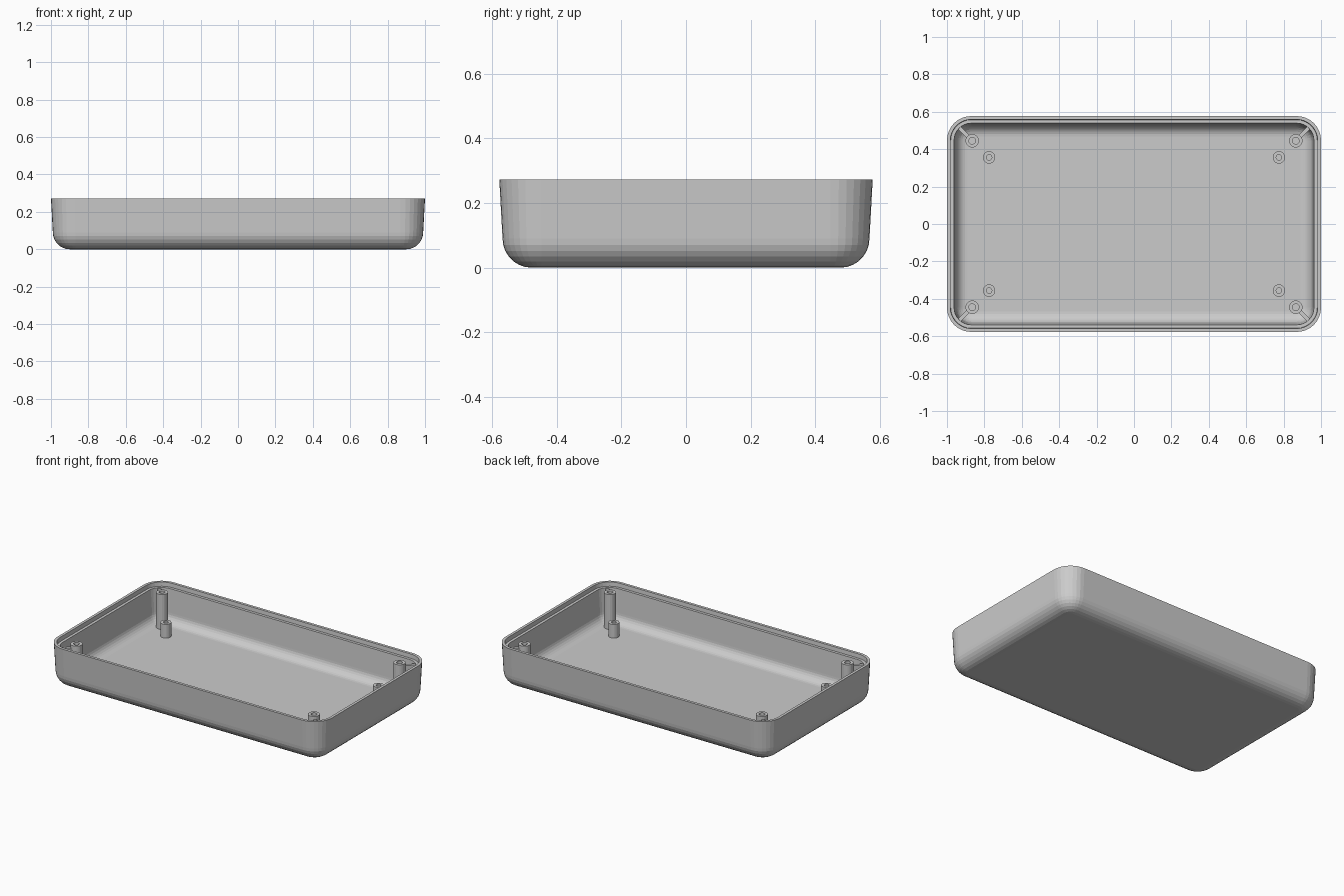
import bpy, bmesh, math
from mathutils import Matrix, Vector

if "Cube" in bpy.data.objects:
    bpy.data.objects.remove(bpy.data.objects["Cube"])

HX, HY, R = 1.0, 0.577, 0.13   # rim half sizes and plan corner radius
TOP, FLOOR = 0.272, 0.03


def finish(bm, name):
    bmesh.ops.recalc_face_normals(bm, faces=bm.faces)
    me = bpy.data.meshes.new(name)
    bm.to_mesh(me)
    bm.free()
    ob = bpy.data.objects.new(name, me)
    bpy.context.collection.objects.link(ob)
    return ob


def bridge(bm, rings, close=False):
    pairs = list(zip(rings, rings[1:]))
    if close:
        pairs.append((rings[-1], rings[0]))
    for a, b in pairs:
        n = len(a)
        for i in range(n):
            j = (i + 1) % n
            bm.faces.new((a[i], a[j], b[j], b[i]))


def rounded_ring(bm, inset, z, seg=8):
    r = R - inset
    ring = []
    for q, (sx, sy) in enumerate(((1, 1), (-1, 1), (-1, -1), (1, -1))):
        for i in range(seg + 1):
            a = math.pi / 2 * (q + i / seg)
            ring.append(bm.verts.new((sx * (HX - R) + r * math.cos(a),
                                      sy * (HY - R) + r * math.sin(a), z)))
    return ring


def fillet(inset, z, r, n=7):
    # wall-to-floor quarter arc, listed from the floor up
    return [(inset + r * (1 - math.sin(t)), z + r * (1 - math.cos(t)))
            for t in (math.pi / 2 * i / n for i in range(n + 1))]


# Tray shell: outer skin, stepped rim, inner skin
profile = fillet(0.01, 0, 0.09)
profile += [(0, TOP), (0.018, TOP), (0.02, 0.245), (0.038, 0.245)]
profile += reversed(fillet(0.048, FLOOR, 0.062))
bm = bmesh.new()
rings = [rounded_ring(bm, i, z) for i, z in profile]
bridge(bm, rings)
bm.faces.new(rings[0])
bm.faces.new(rings[-1])
finish(bm, "tray_shell")


def boss(name, x, y, r, bore, top):
    # hollow screw post sunk slightly into the floor
    bm = bmesh.new()
    rings = []
    for rad, z in ((r, 0.02), (r, top), (bore, top), (bore, 0.02)):
        rings.append([bm.verts.new((x + rad * math.cos(k * math.tau / 20),
                                    y + rad * math.sin(k * math.tau / 20), z))
                      for k in range(20)])
    bridge(bm, rings, close=True)
    finish(bm, name)


def rib(name, x, y, sx, sy):
    # diagonal web tying the corner post to the wall
    z0, z1, a, b = 0.06, 0.24, 0.028, 0.112
    bm = bmesh.new()
    mat = (Matrix.Translation((x, y, (z0 + z1) / 2))
           @ Matrix.Rotation(math.atan2(sy, sx), 4, 'Z')
           @ Matrix.Translation(((a + b) / 2, 0, 0))
           @ Matrix.Diagonal((b - a, 0.02, z1 - z0, 1)))
    bmesh.ops.create_cube(bm, size=1, matrix=mat)
    finish(bm, name)


# Corner posts, ribs and short standoffs in all four corners
for sx in (-1, 1):
    for sy in (-1, 1):
        tag = ("left" if sx < 0 else "right") + ("_front" if sy < 0 else "_back")
        boss("corner_post_" + tag, sx * 0.865, sy * 0.445, 0.036, 0.018, 0.26)
        boss("standoff_" + tag, sx * 0.775, sy * 0.356, 0.033, 0.015, 0.12)
        rib("corner_rib_" + tag, sx * 0.865, sy * 0.445, sx, sy)
